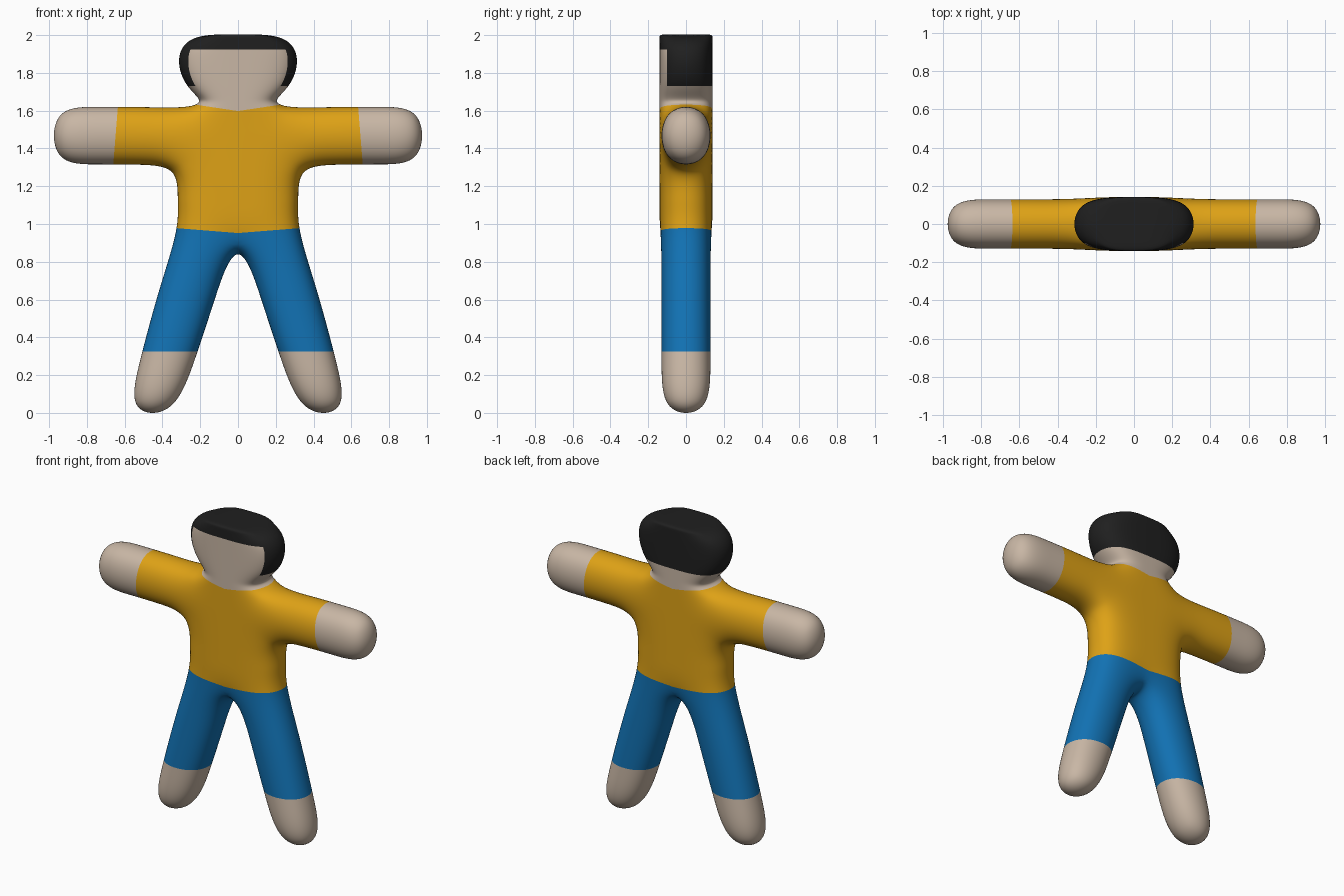
import bpy, bmesh
from mathutils import Vector

if "Cube" in bpy.data.objects:
    bpy.data.objects.remove(bpy.data.objects["Cube"])

DEPTH = 0.141   # half thickness of the control cage

# Right half of the control cage, seen from the front (x, z)
P = {
    # centre line, crotch to crown
    "c0": (0, .92), "c1": (0, 1.12), "c2": (0, 1.30), "c3": (0, 1.61),
    "c4": (0, 1.655), "c5": (0, 1.74), "c6": (0, 1.90), "c7": (0, 2.0),
    # outer edge of torso, neck and head
    "hip": (.325, .98), "waist": (.335, 1.12), "armpit": (.33, 1.288),
    "shoulder": (.23, 1.625), "neck": (.195, 1.655), "jaw": (.305, 1.74),
    "temple": (.345, 1.90), "crown": (.25, 2.01),
    # arm
    "a1": (.50, 1.302), "b1": (.50, 1.634), "a2": (.74, 1.302),
    "b2": (.74, 1.634), "a3": (.995, 1.302), "b3": (.995, 1.634),
    # leg
    "i1": (.098, .64), "o1": (.438, .64), "i2": (.212, .28),
    "o2": (.532, .28), "i3": (.335, -.02), "o3": (.60, 0),
}
QUADS = [q.split() for q in (
    "c0 hip waist c1", "c1 waist armpit c2", "c2 armpit shoulder c3",
    "c3 shoulder neck c4", "c4 neck jaw c5", "c5 jaw temple c6", "c6 temple crown c7",
    "armpit a1 b1 shoulder", "a1 a2 b2 b1", "a2 a3 b3 b2",
    "c0 i1 o1 hip", "i1 i2 o2 o1", "i2 i3 o3 o2")]

bm = bmesh.new()
verts = {}


def vert(name, side, y):
    x, z = P[name]
    key = (name, side if x else 0, y)
    if key not in verts:
        verts[key] = bm.verts.new((x * side, y, z))
    return verts[key]


# Front and back sheets, then side walls along the open outline
outline = {}
for side in (1, -1):
    for q in QUADS:
        for y in (-DEPTH, DEPTH):
            bm.faces.new([vert(n, side, y) for n in q])
        for a, b in zip(q, q[1:] + q[:1]):
            loop = [vert(a, side, -DEPTH), vert(b, side, -DEPTH),
                    vert(b, side, DEPTH), vert(a, side, DEPTH)]
            key = frozenset(loop)
            if key in outline:
                outline[key] = None
            else:
                outline[key] = loop
for loop in outline.values():
    if loop:
        bm.faces.new(loop)
bmesh.ops.recalc_face_normals(bm, faces=bm.faces[:])

# Firmer edge along the crown of the head
crease = bm.edges.layers.float.new("crease_edge")
for e in bm.edges:
    a, b = e.verts
    if min(a.co.z, b.co.z) > 1.95 and abs(a.co.y - b.co.y) < .01:
        e[crease] = .52

mesh = bpy.data.meshes.new("figure")
bm.to_mesh(mesh)
bm.free()
figure = bpy.data.objects.new("figure", mesh)
bpy.context.collection.objects.link(figure)
bpy.context.view_layer.objects.active = figure
figure.select_set(True)
sub = figure.modifiers.new("smooth", 'SUBSURF')
sub.levels = sub.render_levels = 4
bpy.ops.object.modifier_apply(modifier=sub.name)

# Materials
for name, col in (("skin", (.58, .47, .375)), ("yellow_shirt", (.73, .36, .008)),
                  ("blue_trousers", (.006, .17, .46)), ("black_hair", (.014, .014, .014))):
    m = bpy.data.materials.new(name)
    m.diffuse_color = (*col, 1)
    m.use_nodes = True
    m.node_tree.nodes["Principled BSDF"].inputs["Base Color"].default_value = m.diffuse_color
    figure.data.materials.append(m)

bm = bmesh.new()
bm.from_mesh(figure.data)
low = min(v.co.z for v in bm.verts)
for v in bm.verts:      # settle the feet on the ground
    if v.co.z < .33:
        v.co.z -= low * (.33 - v.co.z) / (.33 - low)


def cut(co, no, region):
    faces = [f for f in bm.faces if region(f.calc_center_median())]
    geom = set(faces)
    for f in faces:
        geom.update(f.edges)
        geom.update(f.verts)
    bmesh.ops.bisect_plane(bm, geom=list(geom), dist=1e-5,
                           plane_co=co, plane_no=Vector(no).normalized())


# Clean colour borders: trouser cuffs, waist, collar, sleeves, hair
cut((0, 0, .325), (0, 0, 1), lambda c: c.z < .5)
for s in (1, -1):
    cut((0, 0, .952), (-.08 * s, 0, 1), lambda c: c.x * s > 0 and .8 < c.z < 1.1)
    cut((0, 0, 1.598), (-.15 * s, 0, 1), lambda c: 0 < c.x * s < .4 and c.z > 1.5)
    cut((.648 * s, 0, 1.47), (s, 0, .08), lambda c: .5 < c.x * s < .8 and c.z > 1.2)
cut((0, 0, 1.925), (0, 0, 1), lambda c: c.z > 1.8)
cut((0, 0, 1.73), (0, 0, 1), lambda c: 1.68 < c.z < 1.8)
cut((0, -.1, 0), (0, 1, 0), lambda c: 1.7 < c.z < 1.95)

for f in bm.faces:
    c = f.calc_center_median()
    x = abs(c.x)
    if c.z > 1.925 or (c.z > 1.73 and c.y > -.1):
        f.material_index = 3
    elif c.z > 1.598 + .15 * x or x + .08 * (c.z - 1.47) > .648 or c.z < .325:
        f.material_index = 0
    elif c.z > .952 + .08 * x:
        f.material_index = 1
    else:
        f.material_index = 2
    f.smooth = True
bm.to_mesh(figure.data)
bm.free()
